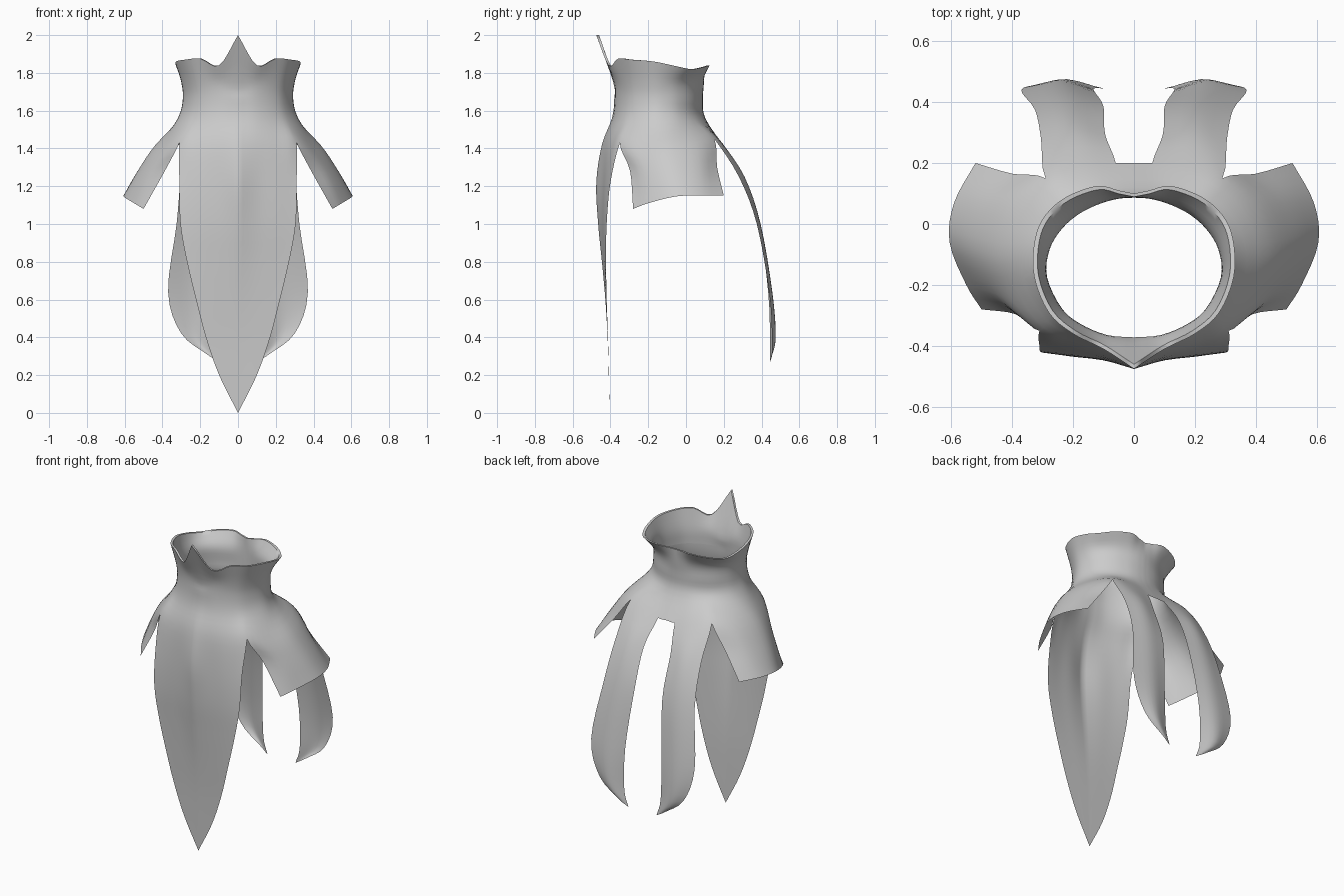
import bpy, bmesh, math
from mathutils import Vector as V

if "Cube" in bpy.data.objects:
    bpy.data.objects.remove(bpy.data.objects["Cube"])

K = 4  # subdivisions per control span

cloth = bpy.data.materials.new("grey_cloth")
cloth.diffuse_color = (0.6, 0.6, 0.6, 1)
cloth.use_nodes = True
cloth.node_tree.nodes["Principled BSDF"].inputs["Base Color"].default_value = cloth.diffuse_color


def spline(pts, k=K):
    """Catmull-Rom through pts, k samples per span."""
    p = [V(q) for q in pts]
    p = [2 * p[0] - p[1]] + p + [2 * p[-1] - p[-2]]
    out = []
    for i in range(1, len(p) - 2):
        a, b, c, d = p[i - 1:i + 3]
        for s in range(k):
            t = s / k
            out.append(0.5 * (2 * b + (c - a) * t + (2 * a - 5 * b + 4 * c - d) * t * t
                              + (3 * b - a - 3 * c + d) * t ** 3))
    return out + [p[-2]]


def loft(rows, skip_first=False, skip_last=False):
    """Interpolate dense rows from top to bottom, optionally dropping the guide spans."""
    cols = [spline(c) for c in zip(*rows)]
    lo, hi = (K if skip_first else 0), len(cols[0]) - (K if skip_last else 0)
    return [[c[r] for c in cols] for r in range(lo, hi)]


def build(name, grids):
    bm = bmesh.new()
    for g in grids:
        vs = [[bm.verts.new(p) for p in row] for row in g]
        for r in range(len(vs) - 1):
            for c in range(len(vs[0]) - 1):
                bm.faces.new((vs[r][c], vs[r + 1][c], vs[r + 1][c + 1], vs[r][c + 1]))
    bmesh.ops.remove_doubles(bm, verts=bm.verts, dist=0.0005)
    me = bpy.data.meshes.new(name)
    bm.to_mesh(me)
    bm.free()
    me.materials.append(cloth)
    ob = bpy.data.objects.new(name, me)
    bpy.context.collection.objects.link(ob)
    bpy.ops.object.select_all(action='DESELECT')
    ob.select_set(True)
    bpy.context.view_layer.objects.active = ob
    bpy.ops.object.shade_smooth_by_angle(angle=math.radians(50))
    m = ob.modifiers.new("mirror", 'MIRROR')
    m.merge_threshold = 0.001
    return ob


# Neck rings, half way round from the front centre to the back centre
ANGLES = (0, 18, 38, 56, 83, 106, 125, 142, 158, 170, 180)


def neck(rx, ry, z):
    return spline([(rx * math.sin(math.radians(a)), -0.145 - ry * math.cos(math.radians(a)), z)
                   for a in ANGLES])


rim = spline([(0, -.475, 2), (.1, -.41, 1.84), (.2, -.36, 1.875), (.28, -.29, 1.87),
              (.328, -.17, 1.86), (.325, -.05, 1.835), (.29, .03, 1.82), (.22, .09, 1.83),
              (.12, .125, 1.84), (.05, .11, 1.835), (0, .1, 1.83)])
yoke = spline([(0, -.445, 1.42), (.1, -.425, 1.42), (.21, -.395, 1.42), (.31, -.35, 1.43),
               (.4, -.24, 1.4), (.44, -.1, 1.415), (.395, .05, 1.43), (.29, .15, 1.45),
               (.18, .19, 1.43), (.06, .2, 1.41), (0, .2, 1.41)])
rings = [rim, neck(.3, .24, 1.75), neck(.292, .235, 1.66), neck(.318, .247, 1.56), yoke]

# Long pointed front panel: height, half width, centre y, edge y
front = []
for z, w, yc, ye in ((1.22, .31, -.475, -.4), (1.0, .305, -.465, -.42), (.8, .27, -.445, -.423),
                     (.6, .222, -.427, -.42), (.4, .17, -.415, -.413), (.2, .1, -.409, -.408),
                     (0, 0, -.405, -.405)):
    front.append(spline([(w * f / 3, yc + (ye - yc) * b, z)
                         for f, b in enumerate((0, .42, .67, 1))]))

# Short shoulder flap
flap = [spline(r) for r in (
    [(.388, -.296, 1.28), (.475, -.22, 1.27), (.528, -.08, 1.285), (.495, .07, 1.29), (.4, .165, 1.3)],
    [(.5, -.28, 1.08), (.55, -.2, 1.11), (.605, -.06, 1.145), (.59, .07, 1.152), (.52, .2, 1.15)])]

# Back tail
tail = [spline(r) for r in (
    [(.305, .28, 1.25), (.2, .31, 1.25), (.095, .295, 1.25)],
    [(.325, .375, 1.0), (.215, .395, 1.0), (.1, .385, 1.0)],
    [(.37, .44, .64), (.24, .457, .64), (.13, .435, .64)],
    [(.3, .455, .42), (.22, .475, .4), (.13, .445, .38)],
    [(.15, .455, .3), (.125, .45, .285), (.1, .445, .27)])]

# Guide row below the yoke so that the panels leave it smoothly
back = [V((.06 * (1 - i / K), .295, 1.25)) for i in range(K + 1)]
guide = front[0][:-1] + flap[0][:-1] + tail[0][:-1] + back


def panel(rows, c0, c1):
    cut = slice(c0 * K, c1 * K + 1)
    return loft([rings[3][cut], yoke[cut]] + rows, skip_first=True)


build("cape", [loft(rings + [guide], skip_last=True),
               panel(front, 0, 3), panel(flap, 3, 7), panel(tail, 7, 9)])


# Folded rim and lining inside the collar
def inset(row, s):
    return [V((p.x * s, -0.145 + (p.y + 0.145) * s, p.z)) for p in row]


lining = loft([inset(rim, .955), inset(rings[1], .97), inset(rings[2], .985)])
build("collar_lining", [[lining[i] for i in range(len(lining) - 1, -1, -1)] + [rim]])
